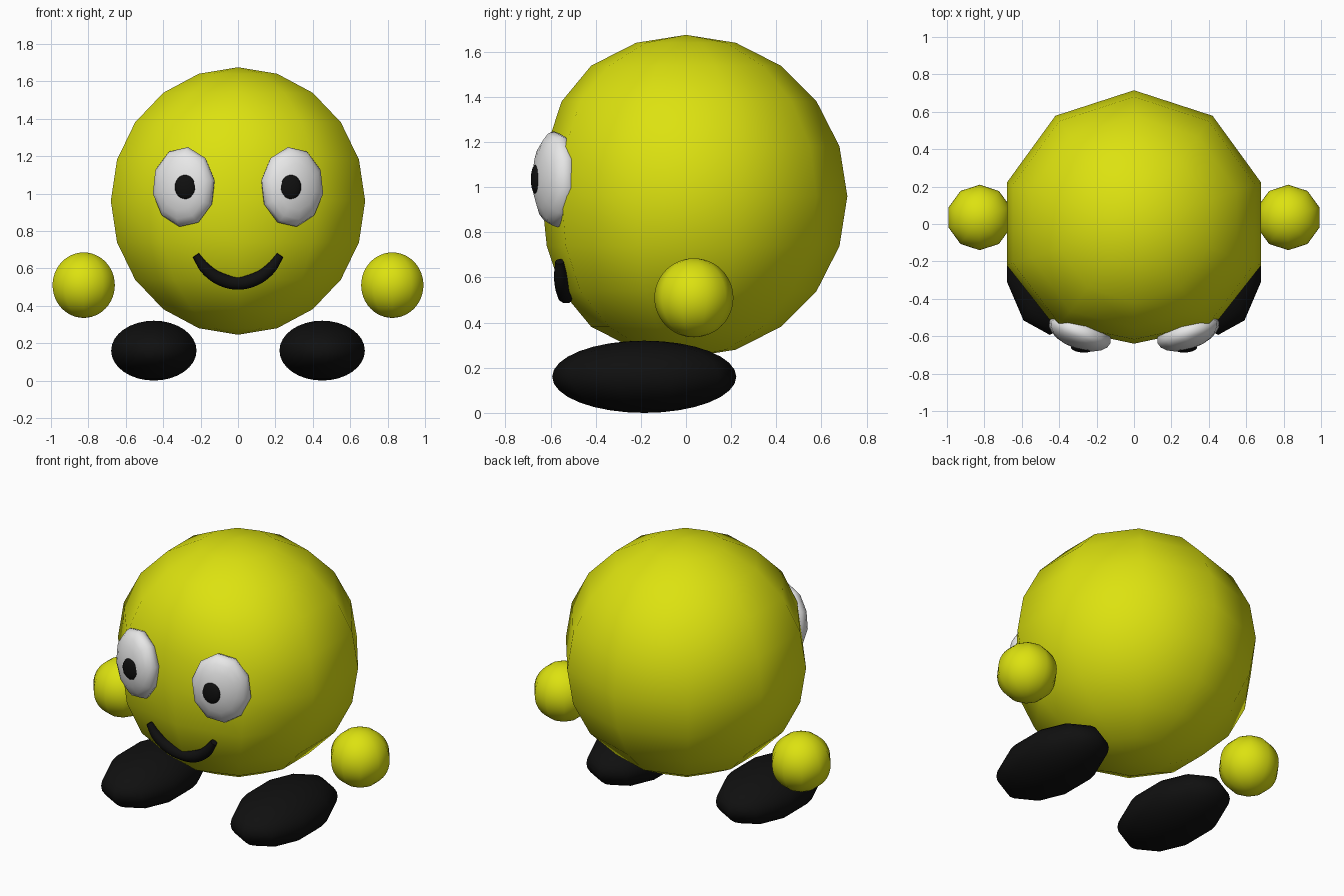
import bpy
from math import radians
from mathutils import Matrix, Vector

cube = bpy.data.objects.get("Cube")
if cube:
    bpy.data.objects.remove(cube, do_unlink=True)


def material(name, color):
    m = bpy.data.materials.new(name)
    m.use_nodes = True
    m.diffuse_color = color
    bsdf = next(n for n in m.node_tree.nodes if n.type == 'BSDF_PRINCIPLED')
    bsdf.inputs["Base Color"].default_value = color
    return m


yellow = material("yellow", (0.72, 0.76, 0.005, 1))
white = material("white", (0.8, 0.8, 0.8, 1))
black = material("black", (0.005, 0.005, 0.005, 1))


def ellipsoid(name, mat, loc, half, segments=10, rings=10, forward=False, roll=0, yaw=0):
    """Smooth ellipsoid; forward turns its poles to face front and back."""
    bpy.ops.mesh.primitive_uv_sphere_add(segments=segments, ring_count=rings, radius=1)
    ob = bpy.context.object
    ob.name = name
    turn = Matrix.Rotation(radians(roll), 4, 'Z')
    if forward:
        turn = Matrix.Rotation(radians(90), 4, 'X') @ turn
    ob.data.transform(Matrix.Diagonal(Vector((*half, 1))) @ turn)
    ob.rotation_euler.z = radians(yaw)
    ob.location = loc
    ob.data.materials.append(mat)
    ob.data.shade_smooth()
    return ob


# Ten-sided body, with the face side pressed slightly flat
body = ellipsoid("body", yellow, (0, 0, 0.96), (0.715, 0.715, 0.715))
for v in body.data.vertices:
    if v.co.y < -0.5:
        v.co.y = -0.5 + (v.co.y + 0.5) * 0.65

# Paired parts
for side, s in (("left", 1), ("right", -1)):
    ellipsoid(side + "_hand", yellow, (s * 0.825, 0.035, 0.51),
              (0.175, 0.175, 0.175), rings=24)
    ellipsoid(side + "_foot", black, (s * 0.45, -0.185, 0.16),
              (0.24, 0.408, 0.16), rings=16)
    ellipsoid(side + "_eye", white, (s * 0.29, -0.578, 1.035),
              (0.177, 0.09, 0.215), forward=True, roll=s * 8, yaw=s * 20)
    ellipsoid(side + "_pupil", black, (s * 0.28, -0.665, 1.035),
              (0.058, 0.022, 0.066), segments=24, forward=True, yaw=s * 6)

# Smiling mouth: a tapered tube bent along the face
path = [(-0.225, -0.56, 0.67, 0.55), (-0.175, -0.555, 0.6, 0.85),
        (-0.095, -0.542, 0.543, 1), (0, -0.532, 0.522, 1.05),
        (0.095, -0.542, 0.543, 1), (0.175, -0.555, 0.6, 0.85),
        (0.225, -0.56, 0.67, 0.55)]
curve = bpy.data.curves.new("mouth", 'CURVE')
curve.dimensions = '3D'
curve.bevel_depth = 0.036
curve.bevel_resolution = 3
curve.resolution_u = 4
curve.use_fill_caps = True
spline = curve.splines.new('BEZIER')
spline.bezier_points.add(len(path) - 1)
for p, (x, y, z, r) in zip(spline.bezier_points, path):
    p.co = (x, y, z)
    p.radius = r
    p.handle_left_type = p.handle_right_type = 'AUTO'
curve.materials.append(black)
mouth = bpy.data.objects.new("mouth", curve)
bpy.context.collection.objects.link(mouth)
